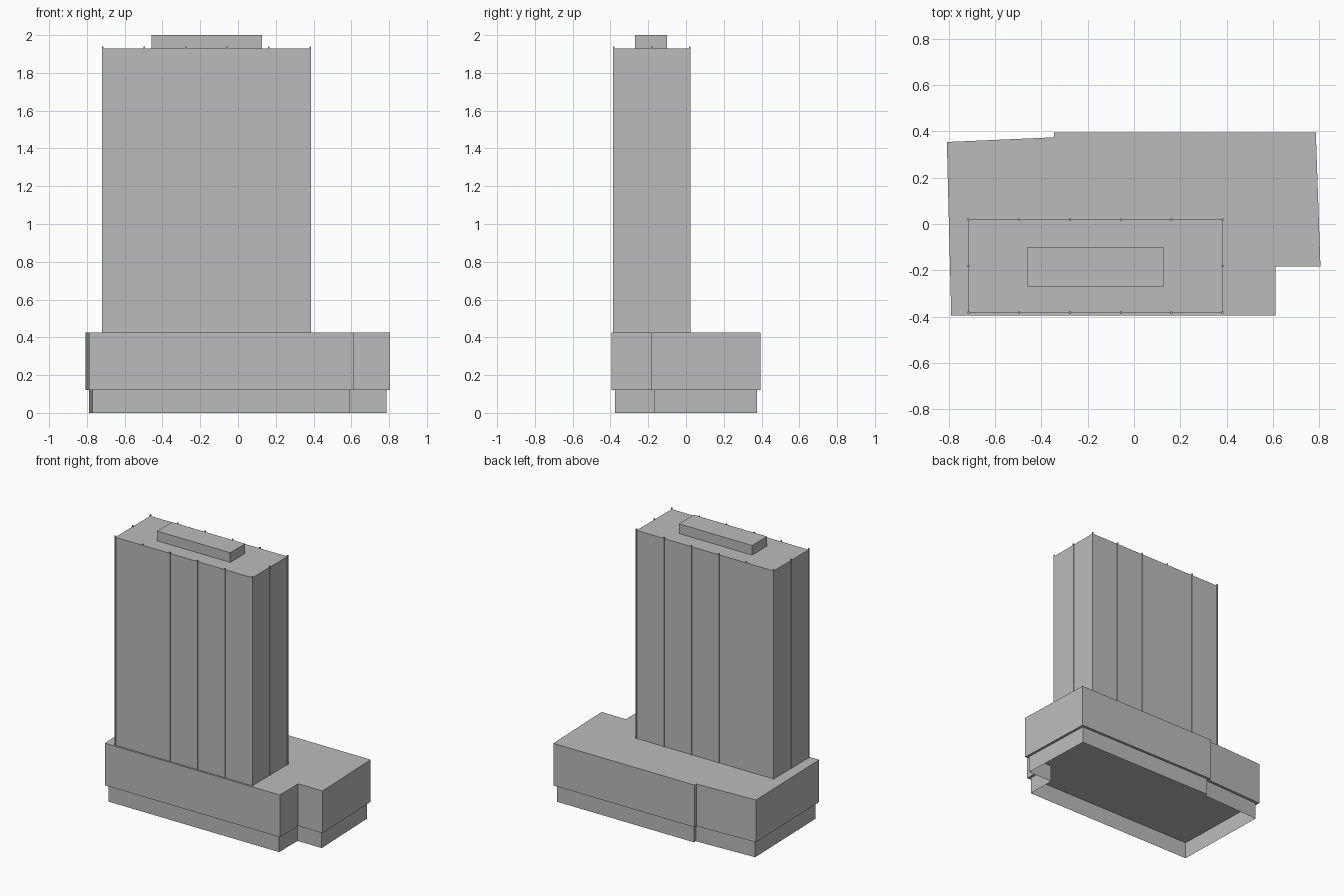
import bpy
import bmesh
from mathutils import Vector

cube = bpy.data.objects.get("Cube")
if cube:
    bpy.data.objects.remove(cube, do_unlink=True)

grey = bpy.data.materials.new("concrete_grey")
grey.use_nodes = True
COLOUR = (0.5, 0.5, 0.5, 1)
grey.diffuse_color = COLOUR
grey.node_tree.nodes["Principled BSDF"].inputs["Base Color"].default_value = COLOUR


def add_prism(name, outline, z0, z1, open_bottom=False):
    """Extrude a counter-clockwise plan outline from z0 to z1."""
    bm = bmesh.new()
    low = [bm.verts.new((x, y, z0)) for x, y in outline]
    high = [bm.verts.new((x, y, z1)) for x, y in outline]
    bm.faces.new(high)
    if not open_bottom:
        bm.faces.new(low[::-1])
    n = len(outline)
    for i in range(n):
        j = (i + 1) % n
        bm.faces.new((low[i], low[j], high[j], high[i]))
    mesh = bpy.data.meshes.new(name)
    bm.to_mesh(mesh)
    bm.free()
    mesh.materials.append(grey)
    obj = bpy.data.objects.new(name, mesh)
    bpy.context.collection.objects.link(obj)
    return obj


def rectangle(x0, x1, y0, y1):
    return [(x0, y0), (x1, y0), (x1, y1), (x0, y1)]


def inset(outline, d):
    """Move every edge of a counter-clockwise outline inwards by d."""
    pts = [Vector(p) for p in outline]
    result = []
    for i, p in enumerate(pts):
        a = (p - pts[i - 1]).normalized()
        b = (pts[(i + 1) % len(pts)] - p).normalized()
        na, nb = Vector((-a.y, a.x)), Vector((-b.y, b.x))
        result.append(p + (na + nb) * d / (1 + na.dot(nb)))
    return result


# Podium with a front corner notch and a stepped back wall
podium_plan = [(-0.789, -0.395), (0.611, -0.395), (0.611, -0.184), (0.805, -0.184),
               (0.785, 0.395), (-0.346, 0.395), (-0.346, 0.374), (-0.808, 0.354)]
PODIUM_Z, ROOF_Z, TOWER_Z = 0.12, 0.425, 1.93
add_prism("podium", podium_plan, PODIUM_Z, ROOF_Z)

# Recessed ground floor walls, open underneath
add_prism("ground_floor", inset(podium_plan, 0.018), 0, PODIUM_Z, open_bottom=True)

# Tower and rooftop plant room
X0, X1, Y0, Y1 = -0.715, 0.382, -0.382, 0.02
add_prism("tower", rectangle(X0, X1, Y0, Y1), ROOF_Z, TOWER_Z)
add_prism("plant_room", rectangle(-0.459, 0.127, -0.27, -0.1), TOWER_Z, 2)

# Slim vertical fins: five bays on the long sides, two on the short sides
BAYS_X, BAYS_Y, HALF = 5, 2, 0.004
spots = [(X0 + (X1 - X0) * i / BAYS_X, y) for i in range(BAYS_X + 1) for y in (Y0, Y1)]
spots += [(x, Y0 + (Y1 - Y0) * j / BAYS_Y) for j in range(1, BAYS_Y) for x in (X0, X1)]
for k, (x, y) in enumerate(spots):
    add_prism(f"fin_{k + 1}", rectangle(x - HALF, x + HALF, y - HALF, y + HALF),
              ROOF_Z, TOWER_Z + 0.01)
